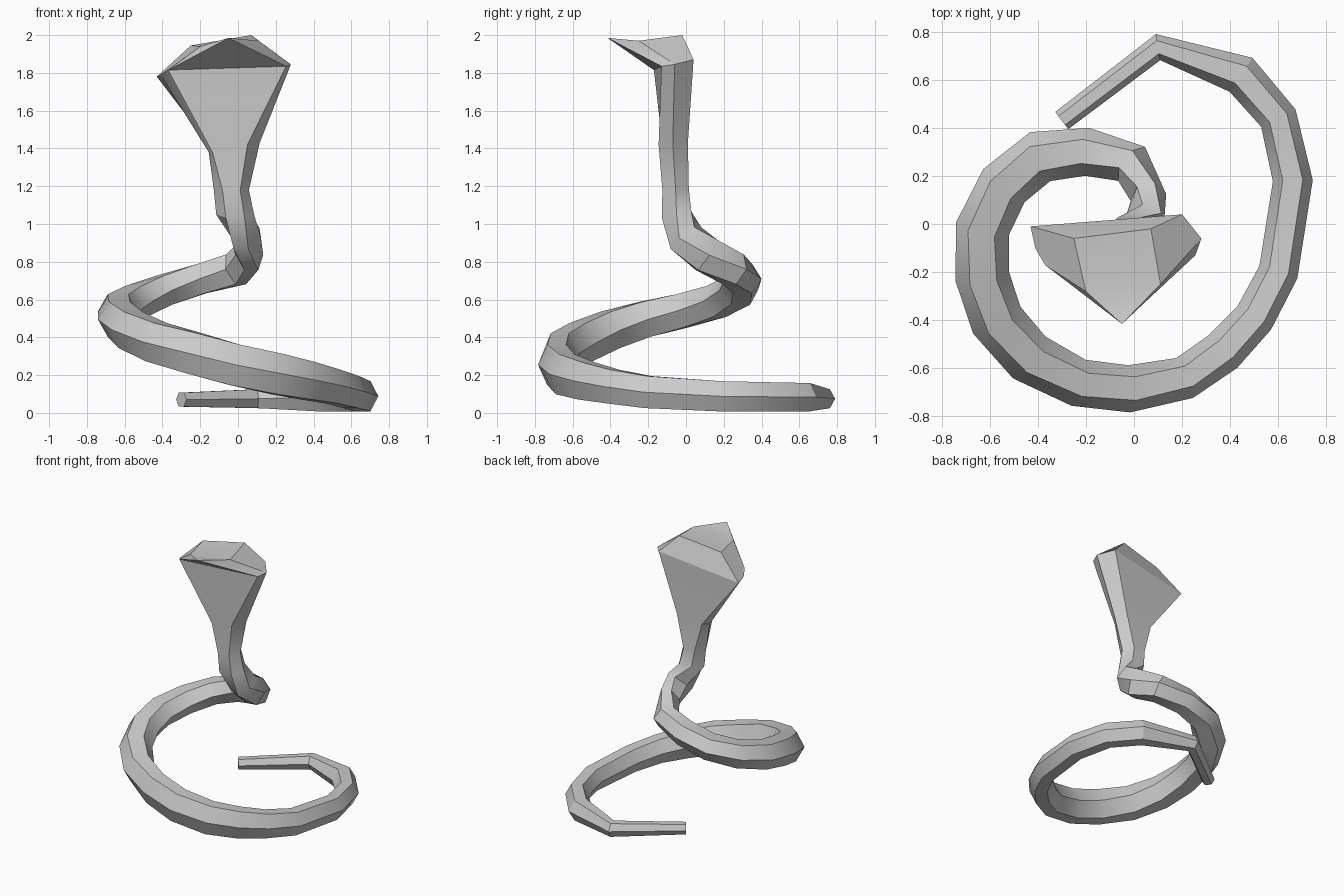
import bpy
import bmesh
from math import cos, sin, radians
from mathutils import Vector

default_cube = bpy.data.objects.get("Cube")
if default_cube:
    bpy.data.objects.remove(default_cube, do_unlink=True)

SIDES = 6

# Single stone grey material
grey = bpy.data.materials.new("stone grey")
grey.use_nodes = True
grey_colour = (0.6, 0.6, 0.6, 1.0)
grey.diffuse_color = grey_colour
grey.node_tree.nodes["Principled BSDF"].inputs["Base Color"].default_value = grey_colour


def finish_object(name, bm):
    """Turn a bmesh into a shaded object with consistent outward normals."""
    bmesh.ops.recalc_face_normals(bm, faces=bm.faces[:])
    mesh = bpy.data.meshes.new(name)
    bm.to_mesh(mesh)
    bm.free()
    mesh.materials.append(grey)
    obj = bpy.data.objects.new(name, mesh)
    bpy.context.collection.objects.link(obj)
    bpy.ops.object.select_all(action="DESELECT")
    obj.select_set(True)
    bpy.context.view_layer.objects.active = obj
    bpy.ops.object.shade_smooth_by_angle(angle=radians(30))
    return obj


def section(centre, tangent, half_width, half_height):
    """Six-sided ring across the path, with one corner pointing outward."""
    up = Vector((0, 0, 1))
    side = Vector((1, 0, 0)) if tangent.z > 0.85 else up.cross(tangent).normalized()
    rise = tangent.cross(side).normalized()
    ring = []
    for i in range(SIDES):
        angle = radians(360 * i / SIDES)
        offset = side * cos(angle) * half_width + rise * sin(angle) * half_height / sin(radians(60))
        ring.append(centre + offset)
    return ring


def sweep_sections(path):
    """Sections along a path of (x, y, z, half width, half height)."""
    centres = [Vector(point[:3]) for point in path]
    last = len(path) - 1
    rings = []
    for i, point in enumerate(path):
        before = centres[max(i - 1, 0)]
        after = centres[min(i + 1, last)]
        incoming = (centres[i] - before).normalized()
        outgoing = (after - centres[i]).normalized()
        tangent = (incoming + outgoing).normalized()
        rings.append(section(centres[i], tangent, point[3], point[4]))
    return rings


def loft(name, rings):
    """Join consecutive rings with quads and close both ends."""
    bm = bmesh.new()
    loops = [[bm.verts.new(co) for co in ring] for ring in rings]
    for lower, upper in zip(loops, loops[1:]):
        for i in range(SIDES):
            j = (i + 1) % SIDES
            bm.faces.new((lower[i], lower[j], upper[j], upper[i]))
    bm.faces.new(loops[0])
    bm.faces.new(loops[-1])
    return finish_object(name, bm)


# Coil path, from the tail tip round to the foot of the neck
coil_path = [
    (-.30, .43, .07, .045, .037),
    (.10, .735, .075, .055, .05),
    (.445, .62, .083, .085, .075),
    (.60, .44, .085, .08, .077),
    (.66, .18, .088, .083, .08),
    (.60, -.20, .11, .083, .085),
    (.50, -.39, .14, .085, .09),
    (.37, -.53, .17, .09, .1),
    (.21, -.64, .205, .09, .108),
    (-.02, -.685, .255, .098, .11),
    (-.23, -.66, .315, .1, .11),
    (-.435, -.555, .375, .11, .105),
    (-.57, -.40, .44, .113, .1),
    (-.63, -.22, .495, .113, .095),
    (-.63, -.02, .54, .113, .09),
    (-.54, .16, .59, .11, .085),
    (-.39, .28, .65, .11, .08),
    (-.195, .30, .71, .1, .08),
    (-.01, .25, .76, .09, .085),
]

# Rising neck: same layout
neck_path = [
    (.06, .11, .835, .075, .095),
    (.045, .0, .925, .085, .09),
    (-.015, -.05, 1.05, .1, .08),
    (-.035, -.055, 1.18, .093, .07),
    (-.02, -.065, 1.41, .13, .075),
]

# Where the neck starts to spread into the hood
hood_base = [
    (.115, -.07, 1.43),
    (.07, .01, 1.43),
    (-.14, .01, 1.40),
    (-.155, -.06, 1.38),
    (-.135, -.12, 1.38),
    (.05, -.145, 1.42),
]

# Flared rim of the hood, shared by the neck and the head
rim = {
    "right": (.28, -.06, 1.845),
    "right_back": (.20, .04, 1.87),
    "left_back": (-.43, -.01, 1.78),
    "left": (-.41, -.1, 1.79),
    "left_front": (-.37, -.17, 1.815),
    "right_front": (.255, -.13, 1.835),
}

crown = {
    "crown_left": (-.25, -.06, 1.945),
    "crown_right": (.07, -.02, 2.0),
    "brow_right": (.11, -.25, 1.97),
    "brow_left": (-.20, -.28, 1.94),
    "snout": (-.05, -.415, 1.985),
}

# Body: coil, neck and hood as one continuous skin
rings = sweep_sections(coil_path + neck_path)[:-1]
rings.append([Vector(co) for co in hood_base])
rings.append([Vector(co) for co in rim.values()])
loft("coiled_body_and_hood", rings)

# Head: faceted wedge leaning forward over the hood
head_faces = [
    "right_back left_back crown_left crown_right",
    "right right_back crown_right brow_right",
    "left_back left brow_left crown_left",
    "left left_front brow_left",
    "left_front snout brow_left",
    "left_front right_front snout",
    "right_front brow_right snout",
    "right_front right brow_right",
    "crown_left brow_left brow_right crown_right",
    "brow_left snout brow_right",
    "right right_back left_back left left_front right_front",
]
bm = bmesh.new()
corners = {key: bm.verts.new(co) for key, co in {**rim, **crown}.items()}
for face in head_faces:
    bm.faces.new([corners[key] for key in face.split()])
finish_object("head", bm)
